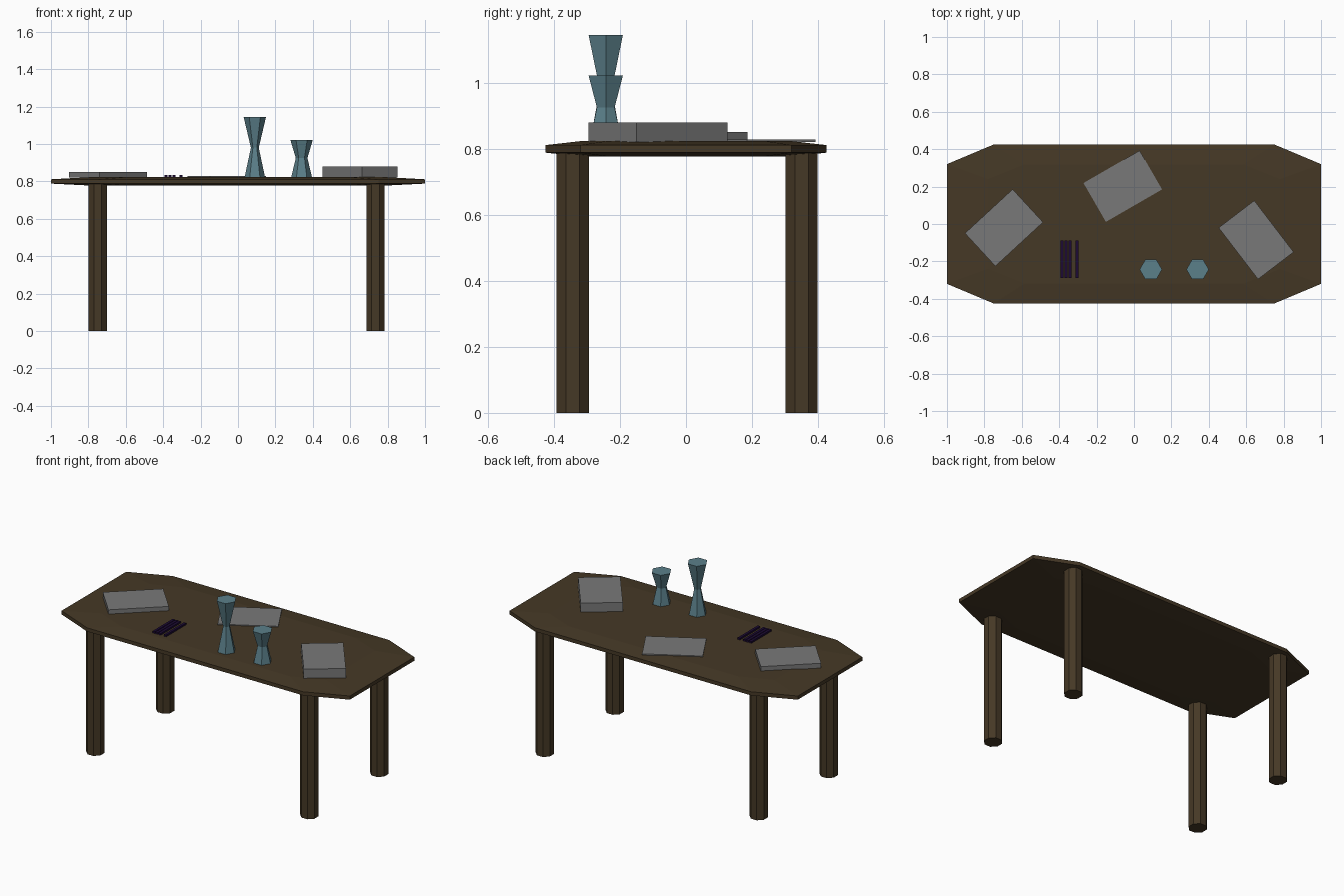
import bpy, bmesh, math
from mathutils import Matrix

if "Cube" in bpy.data.objects:
    bpy.data.objects.remove(bpy.data.objects["Cube"])


def material(name, rgb):
    m = bpy.data.materials.new(name)
    m.diffuse_color = (*rgb, 1)
    m.use_nodes = True
    m.node_tree.nodes["Principled BSDF"].inputs["Base Color"].default_value = m.diffuse_color
    return m


BROWN = material("dark_wood", (0.060, 0.040, 0.019))
GREY = material("grey_cover", (0.19, 0.19, 0.19))
TEAL = material("teal_glaze", (0.105, 0.215, 0.255))
PURPLE = material("dark_purple", (0.012, 0.003, 0.035))


def finish(name, bm, mat):
    bmesh.ops.recalc_face_normals(bm, faces=bm.faces)
    mesh = bpy.data.meshes.new(name)
    bm.to_mesh(mesh)
    bm.free()
    mesh.materials.append(mat)
    ob = bpy.data.objects.new(name, mesh)
    bpy.context.collection.objects.link(ob)
    return ob


def loft(name, rings, mat):
    """Skin a stack of equal-length point rings and cap both ends."""
    bm = bmesh.new()
    vs = [[bm.verts.new(p) for p in ring] for ring in rings]
    n = len(vs[0])
    for a, b in zip(vs, vs[1:]):
        for i in range(n):
            j = (i + 1) % n
            bm.faces.new((a[i], a[j], b[j], b[i]))
    bm.faces.new(vs[0])
    bm.faces.new(vs[-1])
    return finish(name, bm, mat)


def turned(name, x, y, profile, sides, mat, phase=0.0):
    rings = []
    for r, z in profile:
        angles = [phase + 2 * math.pi * i / sides for i in range(sides)]
        rings.append([(x + r * math.cos(a), y + r * math.sin(a), z) for a in angles])
    return loft(name, rings, mat)


def box(name, x, y, z0, z1, length, width, degrees, mat):
    bm = bmesh.new()
    m = (Matrix.Translation((x, y, (z0 + z1) / 2))
         @ Matrix.Rotation(math.radians(degrees), 4, 'Z')
         @ Matrix.Diagonal((length, width, z1 - z0, 1)))
    bmesh.ops.create_cube(bm, size=1, matrix=m)
    return finish(name, bm, mat)


# Table top: clipped-corner slab, sloping to a thin rim above and below
outline = [(1, -.32), (1, .32), (.75, .425), (-.75, .425),
           (-1, .32), (-1, -.32), (-.75, -.425), (.75, -.425)]


def slab_ring(sx, sy, z):
    return [(x * sx, y * sy, z) for x, y in outline]


loft("table_top", [slab_ring(.78, .75, .777), slab_ring(1, 1, .788),
                   slab_ring(1, 1, .811), slab_ring(.78, .75, .823)], BROWN)

# Eight-sided legs
for side, x in (("left", -.75), ("right", .735)):
    for end, y in (("front", -.343), ("back", .35)):
        turned(f"{end}_{side}_leg", x, y, [(.053, 0), (.053, .79)], 8, BROWN, math.pi / 8)

# Hourglass vases
turned("tall_vase", .09, -.243, [(.055, .82), (.021, .98), (.06, 1.145)], 6, TEAL)
turned("short_vase", .34, -.243, [(.056, .82), (.031, .925), (.06, 1.022)], 6, TEAL)

# Books
box("left_book", -.695, -.02, .82, .85, .347, .24, 42.7, GREY)
box("right_book", .653, -.085, .82, .88, .347, .24, -52.6, GREY)
box("thin_book", -.06, .202, .82, .828, .347, .24, 30, GREY)

# Pens
for i, x in enumerate((-.384, -.363, -.343, -.305)):
    box(f"pen_{i + 1}", x, -.188, .821, .834, .016, .2, 0, PURPLE)
